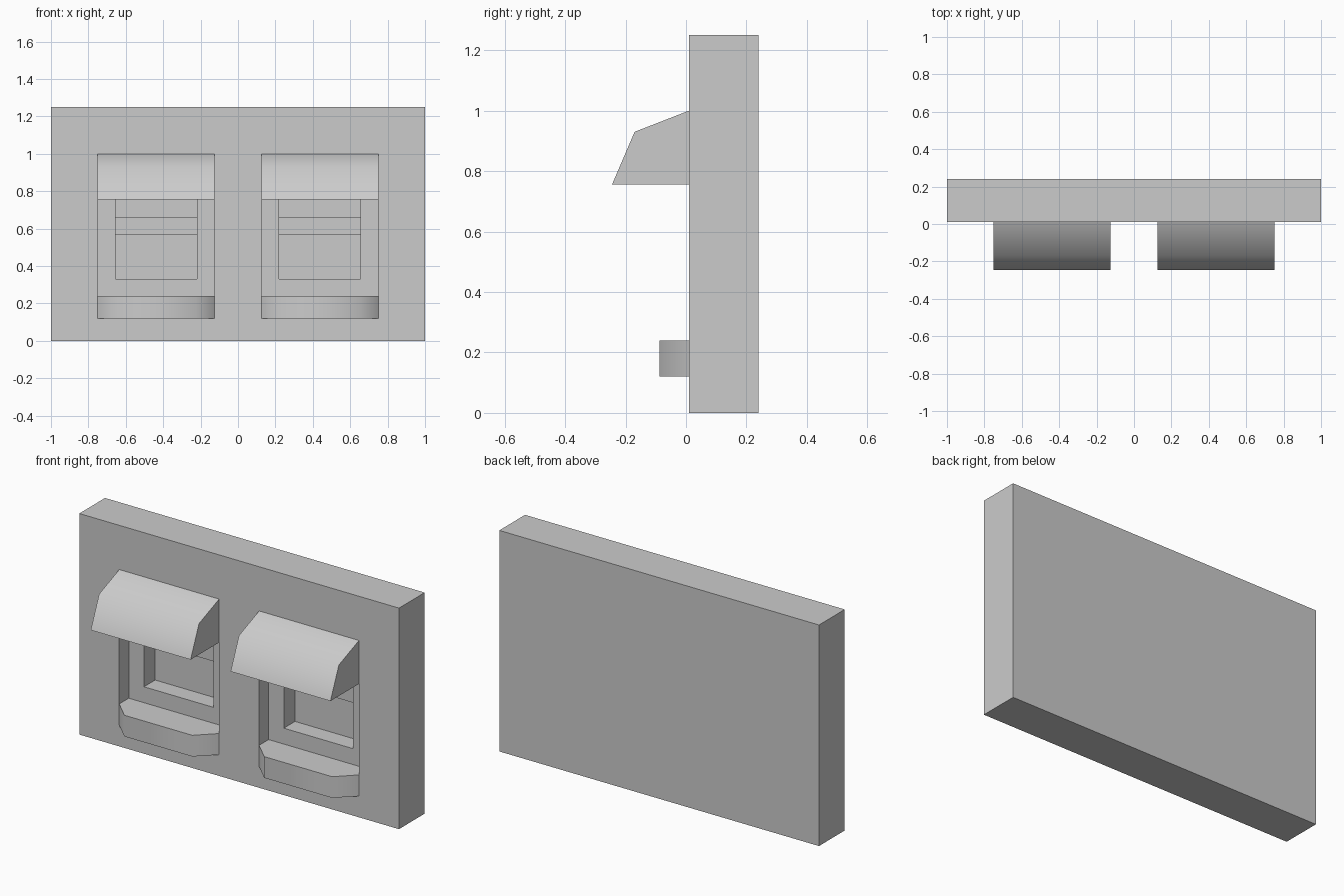
import bpy
import bmesh
import math
from mathutils import Vector

cube = bpy.data.objects.get("Cube")
if cube:
    bpy.data.objects.remove(cube, do_unlink=True)

# Single plaster colour
grey = bpy.data.materials.new("plain_grey")
grey.use_nodes = True
colour = (0.6, 0.6, 0.6, 1)
grey.diffuse_color = colour
grey.node_tree.nodes["Principled BSDF"].inputs["Base Color"].default_value = colour

FRONT, BACK = 0.01, 0.24       # wall faces
FRAME, PANE = 0.095, 0.195     # depths of the outer and inner recess
HALF = 0.3125                  # half width of a window bay


def prism(name, outline, sweep, smooth=False):
    """Extrude a closed outline along a vector."""
    bm = bmesh.new()
    face = bm.faces.new([bm.verts.new(p) for p in outline])
    moved = bmesh.ops.extrude_face_region(bm, geom=[face])["geom"]
    verts = [v for v in moved if isinstance(v, bmesh.types.BMVert)]
    bmesh.ops.translate(bm, verts=verts, vec=Vector(sweep))
    bmesh.ops.recalc_face_normals(bm, faces=bm.faces[:])
    mesh = bpy.data.meshes.new(name)
    bm.to_mesh(mesh)
    bm.free()
    mesh.materials.append(grey)
    obj = bpy.data.objects.new(name, mesh)
    bpy.context.collection.objects.link(obj)
    if smooth:
        bpy.ops.object.select_all(action="DESELECT")
        obj.select_set(True)
        bpy.context.view_layer.objects.active = obj
        bpy.ops.object.shade_smooth_by_angle(angle=math.radians(60))
    return obj


def box(name, x0, x1, y0, y1, z0, z1):
    outline = [(x0, y0, z0), (x1, y0, z0), (x1, y1, z0), (x0, y1, z0)]
    return prism(name, outline, (0, 0, z1 - z0))


def cut(target, cutter):
    """Subtract a cutter and remove it afterwards."""
    mod = target.modifiers.new("recess", "BOOLEAN")
    mod.operation = "DIFFERENCE"
    mod.solver = "EXACT"
    mod.object = cutter
    bpy.context.view_layer.objects.active = target
    bpy.ops.object.modifier_apply(modifier=mod.name)
    bpy.data.objects.remove(cutter, do_unlink=True)


wall = box("wall", -1, 1, FRONT, BACK, 0, 1.25)

for side, cx in (("right", -0.4375), ("left", 0.4375)):
    x0, x1 = cx - HALF, cx + HALF
    p0, p1 = cx - 0.217, cx + 0.217

    # Stepped window recess
    cut(wall, box("outer_cutter", x0, x1, -0.1, FRAME, 0.24, 1.0))
    cut(wall, box("inner_cutter", p0, p1, 0.05, PANE, 0.33, 0.9))

    # Crossbar in the middle of the window
    box(side + "_window_bar", p0, p1, 0.13, PANE, 0.57, 0.66)

    # Awning with a bent roof
    profile = [(FRONT, 1.0), (-0.17, 0.93), (-0.245, 0.755), (FRONT, 0.755)]
    prism(side + "_awning", [(x0, y, z) for y, z in profile],
          (x1 - x0, 0, 0), smooth=True)

    # Ledge with slanted ends
    plan = [(x0, FRONT), (x0 + 0.1, -0.087), (x1 - 0.1, -0.087), (x1, FRONT)]
    prism(side + "_ledge", [(x, y, 0.12) for x, y in plan],
          (0, 0, 0.12), smooth=True)
